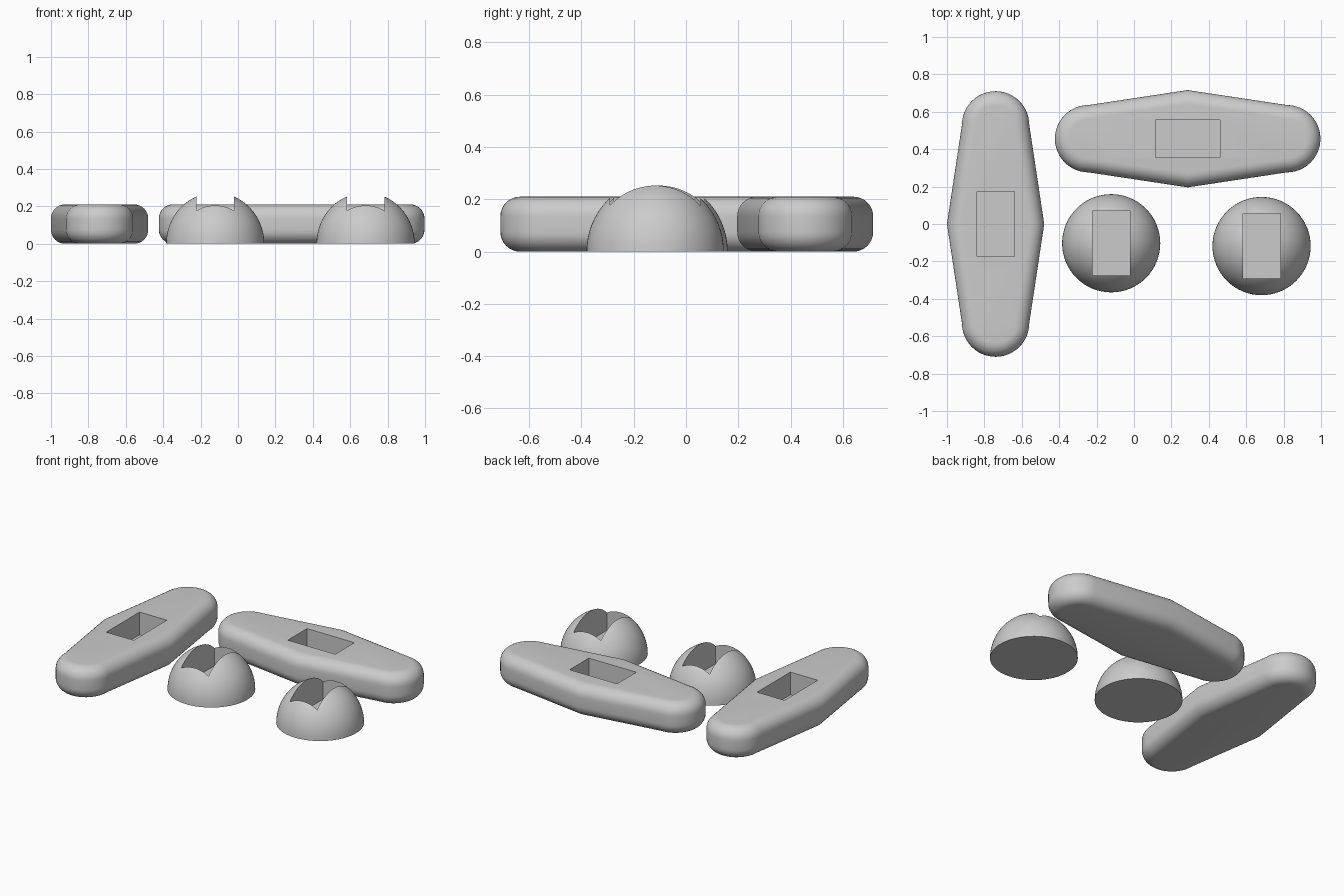
import bpy, bmesh, math

if "Cube" in bpy.data.objects:
    bpy.data.objects.remove(bpy.data.objects["Cube"])

grey = bpy.data.materials.new("grey plastic")
grey.diffuse_color = (0.6, 0.6, 0.6, 1)
grey.use_nodes = True
grey.node_tree.nodes["Principled BSDF"].inputs["Base Color"].default_value = grey.diffuse_color

HEIGHT, FLOOR = 0.21, 0.06      # bar thickness, socket floor
EDGE = 0.075                    # rounding of bar edges
CAP, MID, REACH = 0.18, 0.26, 0.53   # end radius, middle half width, end centre


def finish(bm, name):
    bmesh.ops.recalc_face_normals(bm, faces=bm.faces)
    mesh = bpy.data.meshes.new(name)
    bm.to_mesh(mesh)
    bm.free()
    obj = bpy.data.objects.new(name, mesh)
    bpy.context.collection.objects.link(obj)
    mesh.materials.append(grey)
    return obj


def cut_socket(obj):
    """Cut a hexagonal nut socket with corners along local x."""
    bm = bmesh.new()
    bmesh.ops.create_cone(bm, cap_ends=True, segments=6, radius1=0.2, radius2=0.2, depth=0.4)
    for v in bm.verts:
        a = math.atan2(v.co.y, v.co.x)
        k = round((a - math.pi / 3) / (math.pi / 3)) * math.pi / 3 + math.pi / 3
        v.co.x, v.co.y = 0.2 * math.cos(k), 0.2 * math.sin(k)
        v.co.z += FLOOR + 0.2
    cutter = finish(bm, "socket_cutter")
    mod = obj.modifiers.new("socket", 'BOOLEAN')
    mod.operation, mod.object, mod.solver = 'DIFFERENCE', cutter, 'EXACT'
    bpy.context.view_layer.objects.active = obj
    bpy.ops.object.select_all(action='DESELECT')
    obj.select_set(True)
    bpy.ops.object.modifier_apply(modifier=mod.name)
    bpy.data.objects.remove(cutter)
    bpy.ops.object.shade_smooth_by_angle(angle=math.radians(20))


def outline(inset):
    """Long bar outline along local y, widest in the middle."""
    pts, n = [], 24
    for start, cy in ((0, REACH), (math.pi, -REACH)):
        pts.append(((MID - inset) * (1 if cy > 0 else -1), 0))
        for i in range(n + 1):
            a = start + math.pi * i / n
            pts.append(((CAP - inset) * math.cos(a), cy + (CAP - inset) * math.sin(a)))
    return pts


def bar(name, x, y, turn):
    bm = bmesh.new()
    steps = 8
    quarter = [math.pi / 2 * i / steps for i in range(steps + 1)]
    profile = [(EDGE * (1 - math.sin(a)), EDGE * (1 - math.cos(a))) for a in quarter]
    profile += [(o, HEIGHT - z) for o, z in reversed(profile)]
    rings = [[bm.verts.new((px, py, z)) for px, py in outline(o)] for o, z in profile]
    for low, high in zip(rings, rings[1:]):
        for i in range(len(low)):
            j = (i + 1) % len(low)
            bm.faces.new((low[i], low[j], high[j], high[i]))
    bm.faces.new(rings[0])
    bm.faces.new(rings[-1])
    obj = finish(bm, name)
    cut_socket(obj)
    obj.location, obj.rotation_euler.z = (x, y, 0), turn


def dome(name, x, y):
    bm = bmesh.new()
    bmesh.ops.create_uvsphere(bm, u_segments=64, v_segments=32, radius=0.2625)
    geom = bm.verts[:] + bm.edges[:] + bm.faces[:]
    bmesh.ops.bisect_plane(bm, geom=geom, plane_co=(0, 0, 0), plane_no=(0, 0, 1), clear_inner=True)
    bmesh.ops.holes_fill(bm, edges=[e for e in bm.edges if e.is_boundary])
    bmesh.ops.scale(bm, verts=bm.verts, vec=(1, 1, 1.04))
    obj = finish(bm, name)
    cut_socket(obj)
    obj.location = (x, y, 0)


# Two handle bars, the second turned a quarter
bar("left_bar", -0.74, 0, 0)
bar("back_bar", 0.287, 0.456, math.pi / 2)

# Two domed caps
dome("left_dome", -0.122, -0.103)
dome("right_dome", 0.682, -0.118)
